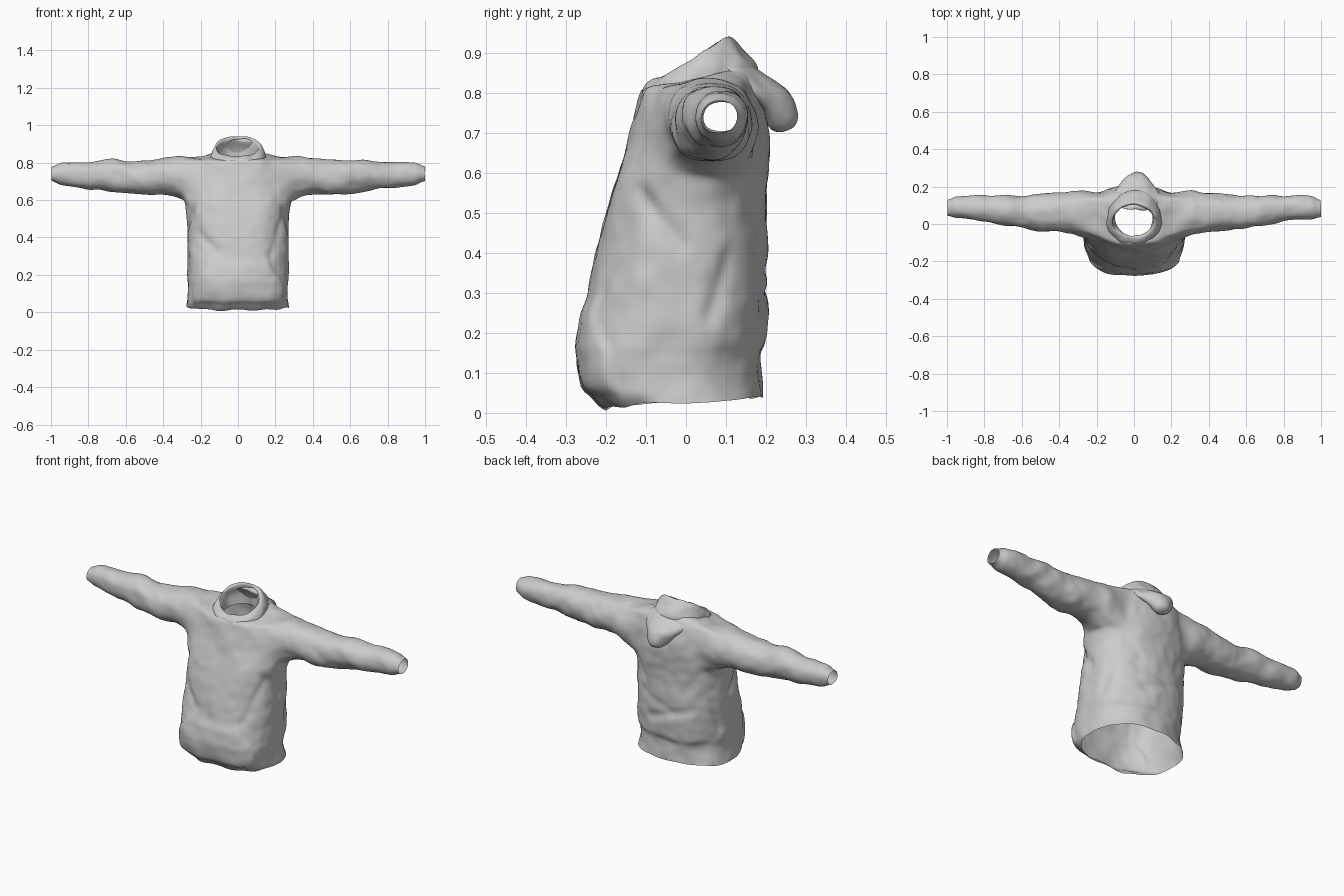
import bpy, bmesh, math
from mathutils import Vector, noise

if "Cube" in bpy.data.objects:
    bpy.data.objects.remove(bpy.data.objects["Cube"])

N = 32


def spow(v, e):
    return math.copysign(abs(v) ** e, v)


def body_ring(bm, z, hw, yf, yb, tilt=0.0, ef=0.8, eb=0.92):
    """Horizontal superellipse ring; tilt raises the back and lowers the front."""
    yc, d, ring = (yf + yb) / 2, (yb - yf) / 2, []
    for k in range(N):
        a = 2 * math.pi * k / N
        c, s = math.cos(a), math.sin(a)
        e = ef if s < 0 else eb
        ring.append(bm.verts.new((hw * spow(c, e), yc + d * spow(s, e), z + tilt * s)))
    return ring


def bridge(bm, a, b):
    n = len(a)
    for k in range(n):
        bm.faces.new((a[k], a[(k + 1) % n], b[(k + 1) % n], b[k]))


def finish(name, bm, levels, wrinkle):
    """Subdivide the cage, then push the dense vertices with a wrinkle function."""
    bmesh.ops.recalc_face_normals(bm, faces=bm.faces)
    me = bpy.data.meshes.new(name)
    bm.to_mesh(me)
    bm.free()
    ob = bpy.data.objects.new(name, me)
    bpy.context.collection.objects.link(ob)
    mod = ob.modifiers.new("smooth", 'SUBSURF')
    mod.levels = mod.render_levels = levels
    bpy.context.view_layer.update()
    dense = bpy.data.meshes.new_from_object(
        ob.evaluated_get(bpy.context.evaluated_depsgraph_get()))
    ob.modifiers.clear()
    ob.data = dense
    dense.name = name
    moves = [v.normal * wrinkle(v.co) for v in dense.vertices]
    for v, m in zip(dense.vertices, moves):
        v.co += m
        # wavy hem
        if v.co.z < .06:
            v.co.z += .006 * math.sin(v.co.x * 38 + v.co.y * 20) * (1 - v.co.z / .06)
        v.co.z = max(v.co.z, 0.0)
    for p in dense.polygons:
        p.use_smooth = True
    return ob


def step(a, b, v):
    t = min(max((v - a) / (b - a), 0), 1)
    return t * t * (3 - 2 * t)


# Fold lines on the torso: start, end, depth
FOLDS = [
    ((.25, -.13, .56), (.27, -.01, .42), -.014),
    ((-.25, -.13, .56), (-.27, -.01, .42), -.014),
    ((.26, .06, .24), (.25, .12, .40), -.012),
    ((-.26, .06, .24), (-.25, .12, .40), -.012),
    ((-.23, -.17, .44), (-.12, -.23, .33), -.014),
    ((.25, -.14, .50), (.18, -.22, .31), -.010),
    ((-.18, .19, .36), (.10, .21, .27), -.010),
    ((.20, .18, .42), (-.05, .21, .33), -.008),
    ((.22, .17, .58), (.12, .20, .44), -.008),
    ((-.22, .17, .58), (-.12, .20, .44), -.008),
]
FOLDS = [(Vector(a), Vector(b), d) for a, b, d in FOLDS]


def cloth(p):
    x = abs(p.x)
    arm = step(.27, .36, x)
    d = arm * .010 * noise.noise(Vector((p.x * 10 + p.z * 6, p.y * 8, p.z * 8)))
    d += (1 - arm) * .007 * noise.noise(Vector((p.x * 8, p.y * 8, p.z * 7 + p.x * 4)))
    d += .0035 * noise.noise(p * 20)
    if x < .33:
        for a, b, depth in FOLDS:
            ab = b - a
            t = min(max((p - a).dot(ab) / ab.length_squared, 0), 1)
            r = (p - a - ab * t).length
            d += depth * math.exp(-(r / .024) ** 2)
    # Front pouch pocket with slanted upper corners
    if p.y < -.08:
        hw = .238 - .07 * step(.14, .27, p.z)
        d += .012 * (1 - step(hw - .012, hw + .008, x)) \
            * step(.04, .07, p.z) * (1 - step(.235, .30, p.z))
    return d


# Torso rings: z, half width, front y, back y, tilt, front squareness
bm = bmesh.new()
RINGS = [
    (.026, .276, -.205, .190, .014, .78), (.05, .274, -.240, .190, .008, .70),
    (.10, .266, -.260, .187, 0, .66), (.152, .268, -.264, .186, 0, .66),
    (.170, .272, -.263, .203, 0, .67), (.23, .272, -.254, .206, 0, .70),
    (.29, .272, -.246, .206, 0, .74), (.35, .274, -.233, .206, 0, .8),
    (.42, .276, -.219, .204, 0, .84), (.49, .274, -.206, .201, 0, .82),
    (.55, .277, -.190, .203, 0, .77), (.595, .286, -.173, .207, 0, .74),
    (.65, .274, -.155, .210, 0, .74), (.70, .260, -.141, .208, 0, .75),
    (.75, .248, -.128, .202, 0, .77), (.79, .238, -.119, .192, .006, .8),
    (.822, .222, -.111, .178, .016, .8), (.838, .172, -.102, .158, .026, .9),
    (.838, .125, -.085, .135, .03, 1)]
rings = [body_ring(bm, *r) for r in RINGS]
LO, HI, HALF = 11, 16, 4
for i in range(len(rings) - 1):
    for k in range(N):
        side = (k + HALF) % (N // 2) < 2 * HALF
        if side and LO <= i < HI:
            continue
        a, b, k2 = rings[i], rings[i + 1], (k + 1) % N
        bm.faces.new((a[k], a[k2], b[k2], b[k]))

# Sleeves grown from the armholes: x, y centre, z centre, y radius, z radius
SLEEVE = [
    (.300, .062, .719, .126, .119), (.345, .061, .730, .113, .104),
    (.42, .066, .728, .102, .097), (.49, .060, .718, .102, .096),
    (.53, .061, .717, .099, .093), (.60, .065, .722, .088, .087),
    (.66, .071, .731, .085, .089), (.74, .076, .732, .079, .076),
    (.82, .085, .734, .071, .071), (.90, .091, .737, .064, .065),
    (.955, .091, .741, .062, .061), (.975, .089, .740, .052, .047),
    (.998, .087, .739, .047, .038)]
for sx, mid in ((1, 0), (-1, N // 2)):
    cols = [(mid + sx * j) % N for j in range(-HALF, HALF + 1)]
    loop = [rings[LO][c] for c in cols]
    loop += [rings[i][cols[-1]] for i in range(LO + 1, HI + 1)]
    loop += [rings[HI][c] for c in reversed(cols[:-1])]
    loop += [rings[i][cols[0]] for i in range(HI - 1, LO, -1)]
    angles = [math.atan2((v.co.z - .712) / .11, (v.co.y - .035) / .13) for v in loop]
    prev = loop
    for x, yc, zc, ry, rz in SLEEVE:
        ring = [bm.verts.new((sx * x, yc + ry * math.cos(a), zc + rz * math.sin(a)))
                for a in angles]
        bridge(bm, prev, ring)
        prev = ring
finish("sweater_body", bm, 2, cloth)

# Collar: the rolled front of the hood, tilted up at the back, open in the middle
bm = bmesh.new()
COLLAR = [
    (.795, .135, -.105, .165, .03), (.820, .154, -.118, .183, .026),
    (.860, .149, -.106, .158, .042), (.890, .124, -.080, .118, .056),
    (.887, .108, -.066, .100, .054), (.850, .100, -.062, .110, .042),
    (.795, .104, -.068, .122, .02)]
loops = [body_ring(bm, *r, 1, 1) for r in COLLAR]
for a, b in zip(loops, loops[1:]):
    bridge(bm, a, b)


def soft(p):
    return .012 * noise.noise(p * 11 + Vector((3, 1, 7))) + .003 * noise.noise(p * 27)


finish("hood_collar", bm, 2, soft)

# Hood hanging down the back to a point: y, z, half width, half thickness
bm = bmesh.new()
HOOD = [
    (.090, .925, .055, .012), (.118, .885, .100, .018), (.150, .838, .132, .022),
    (.205, .802, .124, .034), (.236, .775, .090, .042), (.246, .740, .058, .038),
    (.246, .708, .028, .028)]
prev = None
for i, (y, z, w, t) in enumerate(HOOD):
    y0, z0 = HOOD[max(i - 1, 0)][:2]
    y1, z1 = HOOD[min(i + 1, len(HOOD) - 1)][:2]
    d = Vector((0, y1 - y0, z1 - z0)).normalized()
    nrm = Vector((0, -d.z, d.y))
    ring = []
    for k in range(20):
        a = 2 * math.pi * k / 20
        u = math.cos(a)
        pos = Vector((.012 + w * u, y - .035 * u * u * min(w / .12, 1), z))
        ring.append(bm.verts.new(pos + nrm * t * math.sin(a)))
    if prev:
        bridge(bm, prev, ring)
    else:
        bm.faces.new(ring)
    prev = ring
bm.faces.new(prev)
finish("hood_back", bm, 2, soft)
